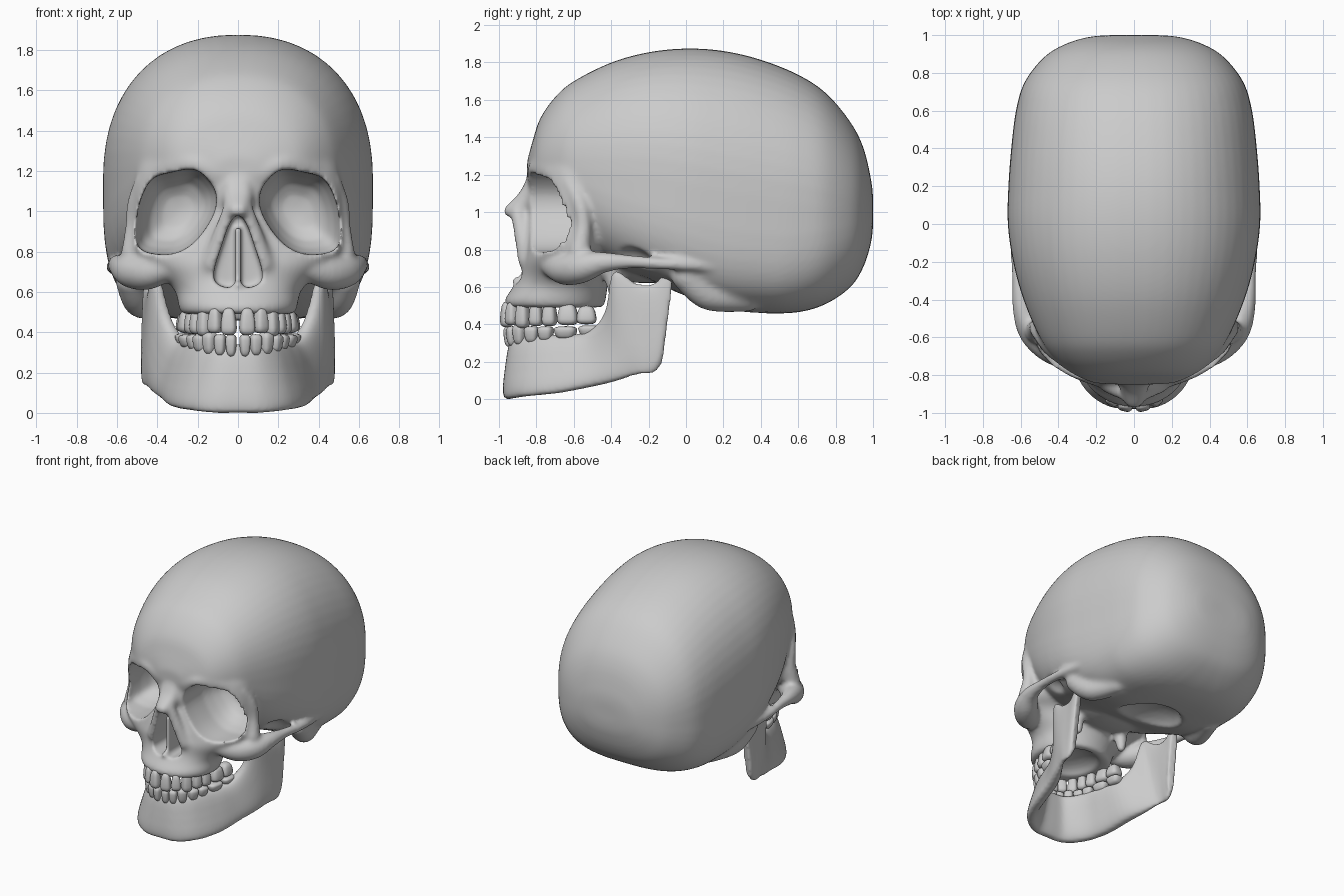
import bpy, bmesh, math
from mathutils import Matrix, Vector

if "Cube" in bpy.data.objects:
    bpy.data.objects.remove(bpy.data.objects["Cube"])


def spline(p, n, closed=False):
    """Smooth curve through tuples of any length."""
    k, out = len(p), []
    for i in range(k if closed else k - 1):
        q = [p[j % k] if closed else p[min(max(j, 0), k - 1)] for j in (i - 1, i, i + 1, i + 2)]
        for s in range(n):
            t = s / n
            out.append([.5 * (2*b + (c-a)*t + (2*a - 5*b + 4*c - d)*t*t + (3*b - a - 3*c + d)*t**3)
                        for a, b, c, d in zip(*q)])
    return out if closed else out + [list(p[-1])]


def power(v, n):
    return math.copysign(abs(v) ** (2 / n), v)


def angles(n):
    return [2 * math.pi * i / n for i in range(n)]


def loft(bm, rings):
    vs = [[bm.verts.new(p) for p in r] for r in rings]
    n, new = len(vs[0]), []
    for a, b in zip(vs, vs[1:]):
        new += [bm.faces.new((a[i], a[(i+1) % n], b[(i+1) % n], b[i])) for i in range(n)]
    new += [bm.faces.new(vs[0][::-1]), bm.faces.new(vs[-1])]
    bmesh.ops.recalc_face_normals(bm, faces=new)


def blob(bm, loc, size):
    bmesh.ops.create_icosphere(bm, subdivisions=3, radius=1,
                               matrix=Matrix.Translation(loc) @ Matrix.Diagonal((*size, 1)))


def chain(bm, pts):
    """Mirrored rounded strut through (x, y, z, radius) points."""
    for x, y, z, r in spline(pts, 8):
        for s in (1, -1):
            blob(bm, (s * x, y, z), (r, r, r))


def make(name, bm):
    me = bpy.data.meshes.new(name)
    bm.to_mesh(me)
    bm.free()
    ob = bpy.data.objects.new(name, me)
    bpy.context.collection.objects.link(ob)
    return ob


def reopen(ob):
    bm = bmesh.new()
    bm.from_mesh(ob.data)
    return bm


def bake(ob):
    dg = bpy.context.evaluated_depsgraph_get()
    me = bpy.data.meshes.new_from_object(ob.evaluated_get(dg))
    ob.modifiers.clear()
    ob.data = me
    me.shade_smooth()


def fuse(ob, voxel, smooth=0):
    m = ob.modifiers.new("fuse", 'REMESH')
    m.mode, m.voxel_size = 'VOXEL', voxel
    if smooth:
        m = ob.modifiers.new("soften", 'SMOOTH')
        m.factor, m.iterations = .5, smooth
    bake(ob)


def carve(ob, bm):
    cutter = make("cavity_cutter", bm)
    cutter.hide_render = True
    fuse(cutter, .015)
    cut = ob.modifiers.new("cavities", 'BOOLEAN')
    cut.operation, cut.solver, cut.object = 'DIFFERENCE', 'EXACT', cutter
    bake(ob)
    bpy.data.objects.remove(cutter)


def extend(ob, bm, voxel, smooth=0):
    ob.data.clear_geometry()
    bm.to_mesh(ob.data)
    bm.free()
    fuse(ob, voxel, smooth)


# braincase: sections along y (y, half width, top, bottom)
bm = bmesh.new()
case = [(-.85, .1, 1.27, 1.17), (-.82, .25, 1.38, 1.08), (-.78, .34, 1.5, 1.0), (-.7, .43, 1.615, .92),
        (-.6, .5, 1.7, .83), (-.4, .585, 1.80, .71), (-.2, .64, 1.855, .64), (0, .668, 1.875, .55),
        (.2, .665, 1.862, .48), (.4, .65, 1.815, .46), (.6, .625, 1.735, .465), (.75, .58, 1.635, .51),
        (.88, .48, 1.48, .6), (.95, .37, 1.34, .71), (.99, .24, 1.17, .84), (1.0, .12, 1.08, .93)]
rings = []
for y, w, top, bot in spline(case, 5):
    zc = bot + .46 * (top - bot)
    low = 2.5 + 1.4 * min(max((y + .6) / .4, 0), 1) * min(max((1 - y) / .5, 0), 1)
    ring = []
    for a in angles(56):
        c, s = math.cos(a), math.sin(a)
        n = 2.25 if s > 0 else low
        ring.append((w * power(c, n), y, zc + power(s, n) * ((top - zc) if s > 0 else (zc - bot))))
    rings.append(ring)
loft(bm, rings)

# midface and upper jaw: sections along z (z, half width, front, back)
face = [(.49, .28, -.96, -.44), (.53, .295, -.97, -.43), (.6, .31, -.925, -.42), (.66, .36, -.895, -.42),
        (.74, .45, -.88, -.42), (.81, .52, -.86, -.35), (.95, .52, -.84, -.3), (1.1, .52, -.84, -.3),
        (1.22, .5, -.84, -.3), (1.28, .47, -.83, -.3)]
loft(bm, [[(w * math.cos(a), (f + b) / 2 + (b - f) / 2 * power(math.sin(a), 2.1), z) for a in angles(48)]
          for z, w, f, b in spline(face, 4)])

# brow ridges, nasal bones, nose opening rims, mastoids, central base
chain(bm, [(.1, -.80, 1.18, .05), (.22, -.795, 1.235, .045), (.37, -.71, 1.215, .045), (.47, -.6, 1.14, .04)])
chain(bm, [(.02, -.81, 1.14, .055), (.02, -.85, 1.06, .06), (.012, -.94, 1.005, .037)])
chain(bm, [(.04, -.9, 1.0, .04), (.085, -.875, .87, .045), (.13, -.85, .74, .05)])
chain(bm, [(.53, .0, .66, .08), (.49, .12, .555, .08), (.42, .32, .54, .075)])
blob(bm, (0, -.22, .74), (.3, .3, .12))
skull = make("skull", bm)
fuse(skull, .015)

# gaps inside the cheek arches, palate, hollow of the base
bm = bmesh.new()
for s in (1, -1):
    blob(bm, (s * .56, -.33, .69), (.12, .17, .13))
blob(bm, (0, -.68, .46), (.19, .21, .1))
blob(bm, (0, .14, .46), (.24, .26, .14))
carve(skull, bm)

# cheekbones with arches, outer socket rims, plates behind the jaw
bm = reopen(skull)
chain(bm, [(.35, -.72, .715, .06), (.45, -.645, .695, .085), (.53, -.56, .705, .085), (.585, -.45, .73, .058),
           (.61, -.3, .735, .037), (.622, -.14, .725, .033), (.615, .0, .72, .035), (.595, .15, .71, .035)])
chain(bm, [(.47, -.62, 1.15, .04), (.505, -.565, 1.04, .045), (.515, -.55, .92, .045), (.52, -.57, .79, .06)])
chain(bm, [(.2, -.42, .78, .06), (.2, -.39, .66, .05), (.2, -.38, .55, .03)])
extend(skull, bm, .014)

# eye sockets and nose opening
bm = bmesh.new()
socket = spline([(.22, 1.205), (.33, 1.19), (.43, 1.155), (.49, 1.03), (.505, .88), (.475, .805), (.33, .79),
                 (.215, .85), (.125, .98), (.11, 1.08), (.15, 1.155)], 4, True)
depth = [(-1.1, 1.01), (-.75, 1.01), (-.6, .99), (-.52, .87), (-.45, .68), (-.41, .4), (-.4, .1)]
half = [(0, .985), (.045, .93), (.08, .83), (.115, .72), (.115, .65), (.05, .62)]
nose = half + [(0, .64)] + [(-x, z) for x, z in half[:0:-1]]
for s in (1, -1):
    loft(bm, [[(s * (.29 + (x - .29) * k), y, 1 + (z - 1) * k) for x, z in socket] for y, k in depth])
loft(bm, [[(x, y, z) for x, z in spline(nose, 4, True)] for y in (-1.1, -.68)])
carve(skull, bm)

# nasal septum and spine
bm = reopen(skull)
bmesh.ops.create_cube(bm, size=1, matrix=Matrix.Translation((0, -.76, .77))
                      @ Matrix.Diagonal((.026, .24, .3, 1)))
blob(bm, (0, -.9, .63), (.025, .03, .025))
extend(skull, bm, .0125, 6)

# lower jaw: outer bottom (x, y, z), outer top (x, y, z), thickness
jaw = [(0, -.99, .0, 0, -.945, .34, .08), (.13, -.98, .0, .1, -.93, .34, .08),
       (.24, -.92, .01, .185, -.86, .34, .09), (.315, -.82, .02, .24, -.76, .345, .09),
       (.37, -.68, .035, .285, -.65, .345, .1), (.41, -.5, .07, .33, -.53, .365, .1),
       (.445, -.38, .1, .38, -.445, .47, .08), (.465, -.3, .125, .42, -.41, .66, .06),
       (.475, -.26, .13, .44, -.36, .68, .05), (.485, -.22, .135, .455, -.27, .62, .05),
       (.487, -.18, .14, .465, -.17, .62, .055), (.487, -.15, .16, .47, -.1, .7, .06),
       (.475, -.125, .185, .47, -.06, .705, .06)]
path = spline([(-p[0], p[1], p[2], -p[3], p[4], p[5], p[6]) for p in jaw[:0:-1]] + jaw, 4)
rings = []
for i, p in enumerate(path):
    a, b = path[max(i - 1, 0)], path[min(i + 1, len(path) - 1)]
    t = Vector((a[0] + a[3] - b[0] - b[3], a[1] + a[4] - b[1] - b[4], 0)).normalized()
    inward = Vector((t.y, -t.x, 0))
    bot, top = Vector(p[:3]), Vector(p[3:6])
    rings.append([bot.lerp(top, .5 + .5 * power(math.sin(g), 3.5))
                  + inward * p[6] * (.5 - .5 * power(math.cos(g), 3)) for g in angles(28)])
bm = bmesh.new()
loft(bm, rings)
for s in (1, -1):
    blob(bm, (s * .44, -.09, .685), (.065, .035, .03))
fuse(make("lower_jaw", bm), .012, 4)


# teeth set along the dental arch by arc length: rows are (low z, high z, half thickness)
def teeth(name, arch, widths, rows, flip):
    pts = [Vector(p) for p in spline(arch, 12)]
    bm, start = bmesh.new(), .003
    for w, (zlo, zhi, thick) in zip(widths, rows):
        want, run = start + w / 2, 0
        start += w
        for a, b in zip(pts, pts[1:]):
            run += (b - a).length
            if run >= want:
                break
        d = (b - a).normalized()
        for s in (1, -1):
            for v in bmesh.ops.create_icosphere(bm, subdivisions=3, radius=1)['verts']:
                x, y, z = (power(c, 3.1) for c in v.co)
                k = 1 - .2 * flip * z
                lx, ly = x * w * .46 * k, y * thick * k
                v.co = (s * (b.x + lx * d.x - ly * d.y), b.y + lx * d.y + ly * d.x,
                        (zlo + zhi) / 2 + z * (zhi - zlo) / 2)
    bmesh.ops.recalc_face_normals(bm, faces=bm.faces)
    make(name, bm).data.shade_smooth()


teeth("upper_teeth", [(0, -.968), (.1, -.94), (.17, -.865), (.215, -.75), (.25, -.62), (.265, -.46)],
      [.08, .072, .075, .075, .08, .115, .11],
      [(.385, .52, .032), (.395, .52, .032), (.38, .53, .036), (.39, .52, .04), (.39, .52, .042),
       (.395, .51, .048), (.4, .5, .046)], 1)
teeth("lower_teeth", [(0, -.95), (.095, -.925), (.165, -.855), (.21, -.75), (.245, -.62), (.265, -.46)],
      [.055, .06, .07, .08, .085, .125, .12],
      [(.28, .39, .03), (.285, .39, .03), (.29, .4, .035), (.3, .39, .038), (.31, .39, .042),
       (.32, .39, .05), (.33, .395, .05)], -1)
